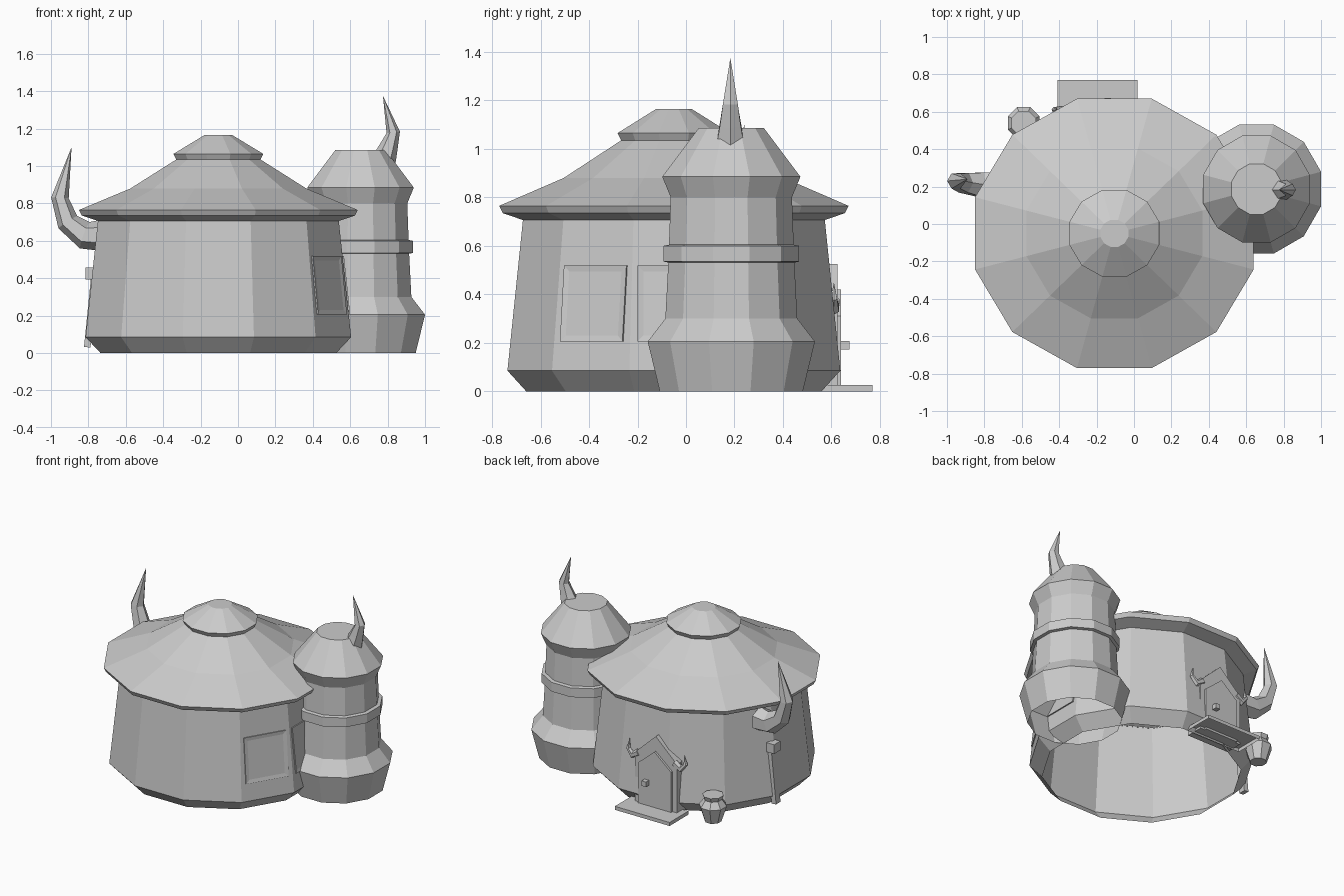
import bpy, bmesh
from math import cos, sin, pi, radians
from mathutils import Vector, Matrix

old = bpy.data.objects.get("Cube")
if old:
    bpy.data.objects.remove(old)

stone = bpy.data.materials.new("plain_grey")
stone.use_nodes = True
GREY = (0.6, 0.6, 0.6, 1)
stone.diffuse_color = GREY
stone.node_tree.nodes["Principled BSDF"].inputs["Base Color"].default_value = GREY

HUT = Vector((-0.105, -0.05, 0))
TOWER = Vector((0.655, 0.187, 0))
SQUASH = 0.967


def finish(name, bm):
    mesh = bpy.data.meshes.new(name)
    bm.to_mesh(mesh)
    bm.free()
    mesh.materials.append(stone)
    obj = bpy.data.objects.new(name, mesh)
    bpy.context.collection.objects.link(obj)
    return obj


def bridge(bm, a, b):
    n = len(a)
    for i in range(n):
        bm.faces.new((a[i], a[(i + 1) % n], b[(i + 1) % n], b[i]))


def lathe(name, profile, centre, sides=12, squash=1.0, top=True, bottom=False):
    """Faceted turned shape; profile gives (distance to flat, height)."""
    bm = bmesh.new()
    rings = []
    for flat, z in profile:
        r = flat / cos(pi / sides)
        angles = [(i + 0.5) * 2 * pi / sides for i in range(sides)]
        rings.append([bm.verts.new(centre + Vector((r * cos(a), r * sin(a) * squash, z)))
                      for a in angles])
    for a, b in zip(rings, rings[1:]):
        bridge(bm, a, b)
    if top:
        bm.faces.new(rings[-1])
    if bottom:
        bm.faces.new(rings[0][::-1])
    return finish(name, bm)


def horn(name, path, radii, sides=6):
    """Tapering horn along a path, ending in a point."""
    pts = [Vector(p) for p in path]
    bm = bmesh.new()
    rings = []
    for i, r in enumerate(radii):
        along = (pts[i + 1] - pts[max(i - 1, 0)]).normalized()
        u = Vector((0, 1, 0)).cross(along).normalized()
        v = along.cross(u)
        rings.append([bm.verts.new(pts[i] + r * (cos(t) * u + sin(t) * v))
                      for t in (k * 2 * pi / sides for k in range(sides))])
    for a, b in zip(rings, rings[1:]):
        bridge(bm, a, b)
    tip = bm.verts.new(pts[-1])
    last = rings[-1]
    for i in range(sides):
        bm.faces.new((last[i], last[(i + 1) % sides], tip))
    bm.faces.new(rings[0][::-1])
    return finish(name, bm)


def box(name, centre, size, matrix=None, open_bottom=False):
    bm = bmesh.new()
    bmesh.ops.create_cube(bm, size=1)
    if open_bottom:
        bmesh.ops.delete(bm, geom=[f for f in bm.faces if f.normal.z < -0.5],
                         context='FACES_ONLY')
    bmesh.ops.scale(bm, vec=size, verts=bm.verts)
    if matrix:
        bmesh.ops.transform(bm, matrix=matrix, verts=bm.verts)
    bmesh.ops.translate(bm, vec=centre, verts=bm.verts)
    return finish(name, bm)


def gable(name, x, half, eave, peak, y0, y1):
    """Five-sided pointed slab facing the back."""
    outline = [(-half, 0.01), (half, 0.01), (half, eave), (0, peak), (-half, eave)]
    bm = bmesh.new()
    a, b = ([bm.verts.new((x + px, y, pz)) for px, pz in outline] for y in (y0, y1))
    bridge(bm, a, b)
    bm.faces.new(a)
    bm.faces.new(b)
    bmesh.ops.recalc_face_normals(bm, faces=bm.faces)
    return finish(name, bm)


# Main hut, open underneath
lathe("hut_wall", [(0.63, 0), (0.71, 0.085), (0.643, 0.715)], HUT, squash=SQUASH, top=False)
lathe("hut_roof", [(0.64, 0.705), (0.73, 0.735), (0.745, 0.765), (0.47, 0.88), (0.225, 1.035)],
      HUT, squash=SQUASH, top=False)
lathe("roof_cap", [(0.225, 1.035), (0.24, 1.065), (0.075, 1.165)], HUT, squash=SQUASH)

# Side tower
lathe("tower_wall", [(0.295, 0), (0.345, 0.205), (0.272, 0.3), (0.26, 0.53), (0.25, 0.8)],
      TOWER, top=False)
lathe("tower_band", [(0.255, 0.53), (0.28, 0.535), (0.28, 0.6), (0.255, 0.605)], TOWER, top=False)
lathe("tower_roof", [(0.25, 0.8), (0.285, 0.885), (0.135, 1.085)], TOWER)

# Horns
horn("tower_horn", [(0.78, 0.183, 1.03), (0.805, 0.183, 1.1), (0.83, 0.183, 1.18),
                    (0.775, 0.183, 1.375)], [0.065, 0.05, 0.036])
horn("hut_horn", [(-0.72, 0.2, 0.63), (-0.82, 0.21, 0.63), (-0.91, 0.22, 0.7),
                  (-0.952, 0.23, 0.83), (-0.89, 0.24, 1.1)], [0.085, 0.075, 0.06, 0.047])


# Windows lying against the tapered wall
def window(name, degrees):
    a = radians(degrees)
    z = 0.362
    flat = 0.71 - 0.107 * (z - 0.085)
    place = HUT + Vector((flat * cos(a), flat * sin(a) * SQUASH, z))
    across = Vector((-sin(a), cos(a) * SQUASH, 0)).normalized()
    up = Vector((-0.107 * cos(a), -0.107 * sin(a), 1)).normalized()
    out = across.cross(up).normalized()
    turn = Matrix((across, up, out)).transposed().to_4x4()
    bm = bmesh.new()
    bmesh.ops.create_cube(bm, size=1)
    bmesh.ops.scale(bm, vec=(0.3, 0.315, 0.016), verts=bm.verts)
    front = [f for f in bm.faces if f.normal.z > 0.5]
    bmesh.ops.inset_region(bm, faces=front, thickness=0.035, depth=-0.004)
    bmesh.ops.transform(bm, matrix=Matrix.Translation(place) @ turn, verts=bm.verts)
    return finish(name, bm)


window("front_window", -30)
window("side_window", 0)

# Back door with pointed surround, knob, step and little horns
DOOR_X = -0.2
gable("door_surround", DOOR_X, 0.165, 0.37, 0.525, 0.5, 0.625)
gable("door_leaf", DOOR_X, 0.13, 0.31, 0.42, 0.6, 0.64)
box("door_knob", (-0.14, 0.655, 0.19), (0.035, 0.04, 0.035))
box("door_step", (-0.195, 0.665, 0.0125), (0.43, 0.21, 0.025), open_bottom=True)
for side, label in ((1, "left"), (-1, "right")):
    horn("door_horn_" + label,
         [(DOOR_X + side * dx, 0.61, z)
          for dx, z in ((0.14, 0.37), (0.19, 0.34), (0.225, 0.38), (0.215, 0.45))],
         [0.026, 0.024, 0.016])

# Clay pot beside the door
lathe("pot", [(0.052, 0), (0.085, 0.11), (0.055, 0.155), (0.065, 0.185)],
      Vector((-0.59, 0.54, 0)), sides=8, bottom=True)

# Leaning post and peg on the right wall
box("wall_post", (-0.785, 0.14, 0.24), (0.035, 0.05, 0.42), Matrix.Rotation(0.1, 4, 'Y'))
box("wall_peg", (-0.785, 0.14, 0.425), (0.06, 0.07, 0.065))
